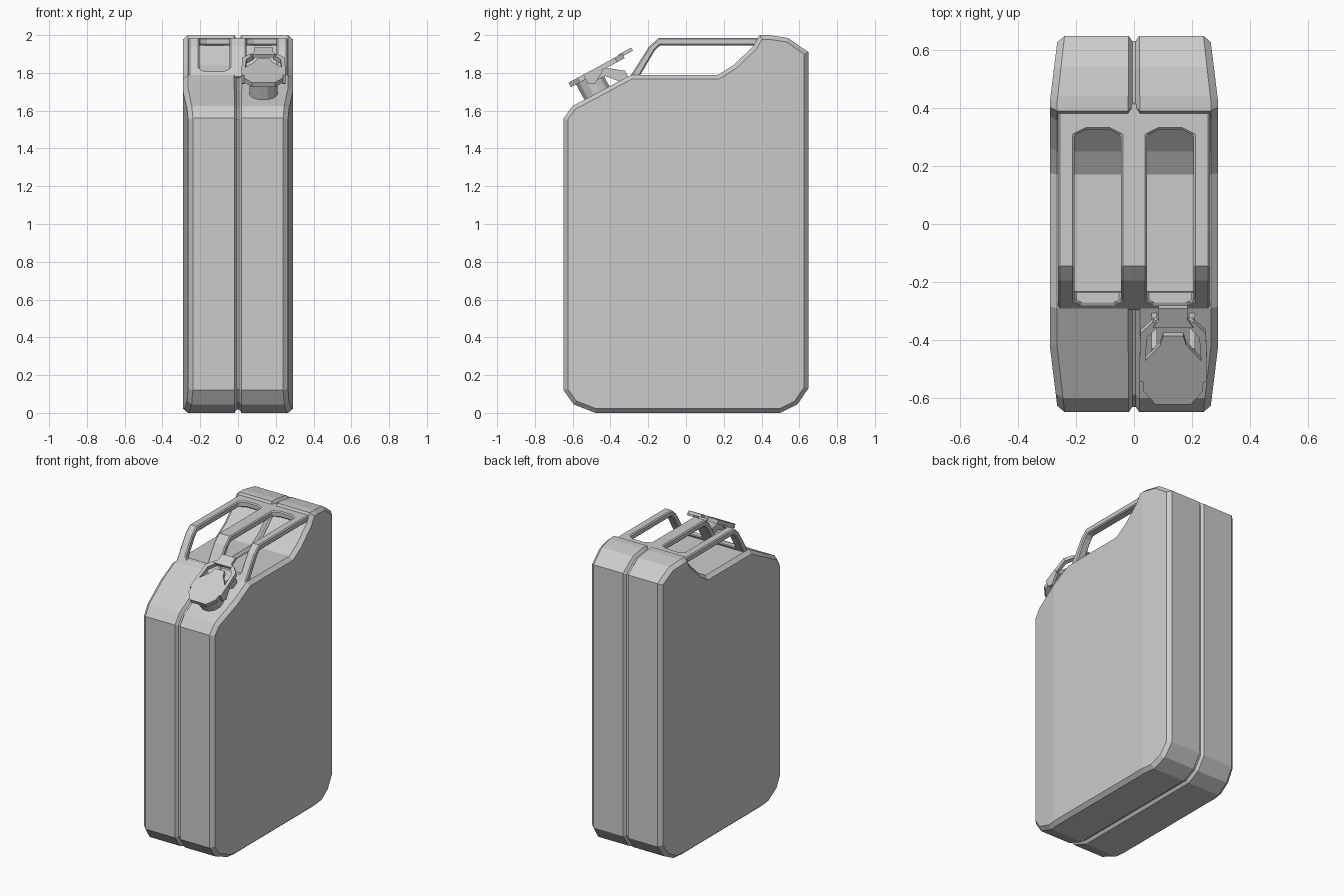
import bpy, bmesh, math
from mathutils import Vector, Matrix

if "Cube" in bpy.data.objects:
    bpy.data.objects.remove(bpy.data.objects["Cube"])


def finish(bm, name):
    bmesh.ops.recalc_face_normals(bm, faces=bm.faces)
    me = bpy.data.meshes.new(name)
    bm.to_mesh(me)
    bm.free()
    ob = bpy.data.objects.new(name, me)
    bpy.context.collection.objects.link(ob)
    return ob


def loft(rings):
    bm = bmesh.new()
    vs = [[bm.verts.new(p) for p in r] for r in rings]
    n = len(vs[0])
    for a, b in zip(vs, vs[1:]):
        for i in range(n):
            j = (i + 1) % n
            bm.faces.new((a[i], a[j], b[j], b[i]))
    bm.faces.new(vs[0])
    bm.faces.new(vs[-1])
    return bm


def inset(pts, d):
    # mitred inward offset of a counter-clockwise outline
    out, n = [], len(pts)
    for i in range(n):
        p = Vector(pts[i])
        a = (p - Vector(pts[i - 1])).normalized()
        b = (Vector(pts[(i + 1) % n]) - p).normalized()
        na, nb = Vector((-a.y, a.x)), Vector((-b.y, b.x))
        q = p + (na + nb) * d / (1 + na.dot(nb))
        out.append((q.x, q.y))
    return out


def bevel(ob, width):
    m = ob.modifiers.new("chamfer", 'BEVEL')
    m.width, m.segments = width, 1
    m.limit_method, m.angle_limit = 'ANGLE', math.radians(42)


# Can body: side outline lofted across x, with centre seam and chamfered rims
outline = [(-.48, 0), (.50, 0), (.59, .045), (.648, .13), (.648, 1.91),
           (.54, 1.985), (.44, 2), (.39, 2), (.355, 1.94), (.25, 1.84),
           (.17, 1.79), (-.29, 1.79), (-.60, 1.625), (-.648, 1.56),
           (-.648, .12), (-.595, .045)]
stations = [(-.29, .022), (-.265, 0), (-.02, 0), (-.006, .018),
            (.006, .018), (.02, 0), (.265, 0), (.29, .022)]
bm = loft([[(x, y, z) for y, z in inset(outline, d)] for x, d in stations])
for y in (-.54, -.42, .42, .54):
    bmesh.ops.bisect_plane(bm, geom=bm.verts[:] + bm.edges[:] + bm.faces[:],
                           plane_co=(0, y, 0), plane_no=(0, 1, 0))
# Sides taper toward the front and back
for v in bm.verts:
    t = abs(v.co.y)
    if t > .42:
        v.co.x *= 1 - .09 * (t - .42) / .21
finish(bm, "can_body")

# Carrying handle: folded plate with two long slots
plate = [(-.30, 1.775), (-.25, 1.775), (-.165, 1.92), (-.14, 1.945),
         (.42, 1.945), (.42, 1.985), (-.145, 1.985), (-.195, 1.94)]
handle = finish(loft([[(x, y, z) for y, z in plate] for x in (-.262, .262)]), "carry_handle")
slot = [(-.05, -.28), (.05, -.28), (.08, -.265), (.08, .305), (.04, .325),
        (-.04, .325), (-.08, .305), (-.08, -.265)]
for s in (-1, 1):
    cutter = finish(loft([[(x + s * .125, y, z) for x, y in slot] for z in (1.81, 2.1)]),
                    "slot_cutter")
    cutter.hide_render = True
    cutter.display_type = 'WIRE'
    m = handle.modifiers.new("slot", 'BOOLEAN')
    m.operation, m.object, m.solver = 'DIFFERENCE', cutter, 'EXACT'
bevel(handle, .012)

# Cap assembly lives in a frame lying on the sloped front shoulder
tilt = (Matrix.Translation((.135, -.46, 1.697))
        @ Matrix.Rotation(math.radians(28.5), 4, 'X'))


def slab(name, pts, h0, h1, chamfer=0):
    ob = finish(loft([[(x, u, h) for x, u in pts] for h in (h0, h1)]), name)
    ob.data.transform(tilt)
    if chamfer:
        bevel(ob, chamfer)
    return ob


def ring(r, cy, n):
    return [(r * math.cos((i + .5) * math.tau / n), cy + r * math.sin((i + .5) * math.tau / n))
            for i in range(n)]


def sym(half):
    return half + [(-x, u) for x, u in reversed(half)]


slab("spout_neck", ring(.078, -.012, 12), -.03, .10)
slab("cap_lid", sym([(.06, -.118), (.103, -.065), (.105, .043), (.045, .115), (.035, .15)]),
     .095, .122)

# Locking lever: bent arms around the lid that meet in a thumb tab
for s, side in ((1, "right"), (-1, "left")):
    arm = [(.098, .02), (.116, .02), (.113, .16), (.07, .205), (.05, .19), (.09, .145)]
    slab("lever_arm_" + side, [(s * x, u) for x, u in arm], .095, .122)
    # Pivot brackets from the lid down to the shoulder
    prof = [(.0, .10), (.09, .10), (.175, .035), (.175, -.01), (.13, -.01), (.07, .06), (.0, .065)]
    br = finish(loft([[(s * x, u, h) for u, h in prof] for x in (.055, .075)]),
                "hinge_bracket_" + side)
    br.data.transform(tilt)
    # Side lugs of the lever
    lug = [(-.03, .122), (.07, .122), (.07, .09), (.0, .05), (-.03, .07)]
    lg = finish(loft([[(s * x, u, h) for u, h in lug] for x in (.10, .116)]), "lever_lug_" + side)
    lg.data.transform(tilt)
slab("lever_tab", sym([(.07, .185), (.05, .215), (.05, .262)]), .108, .127)
